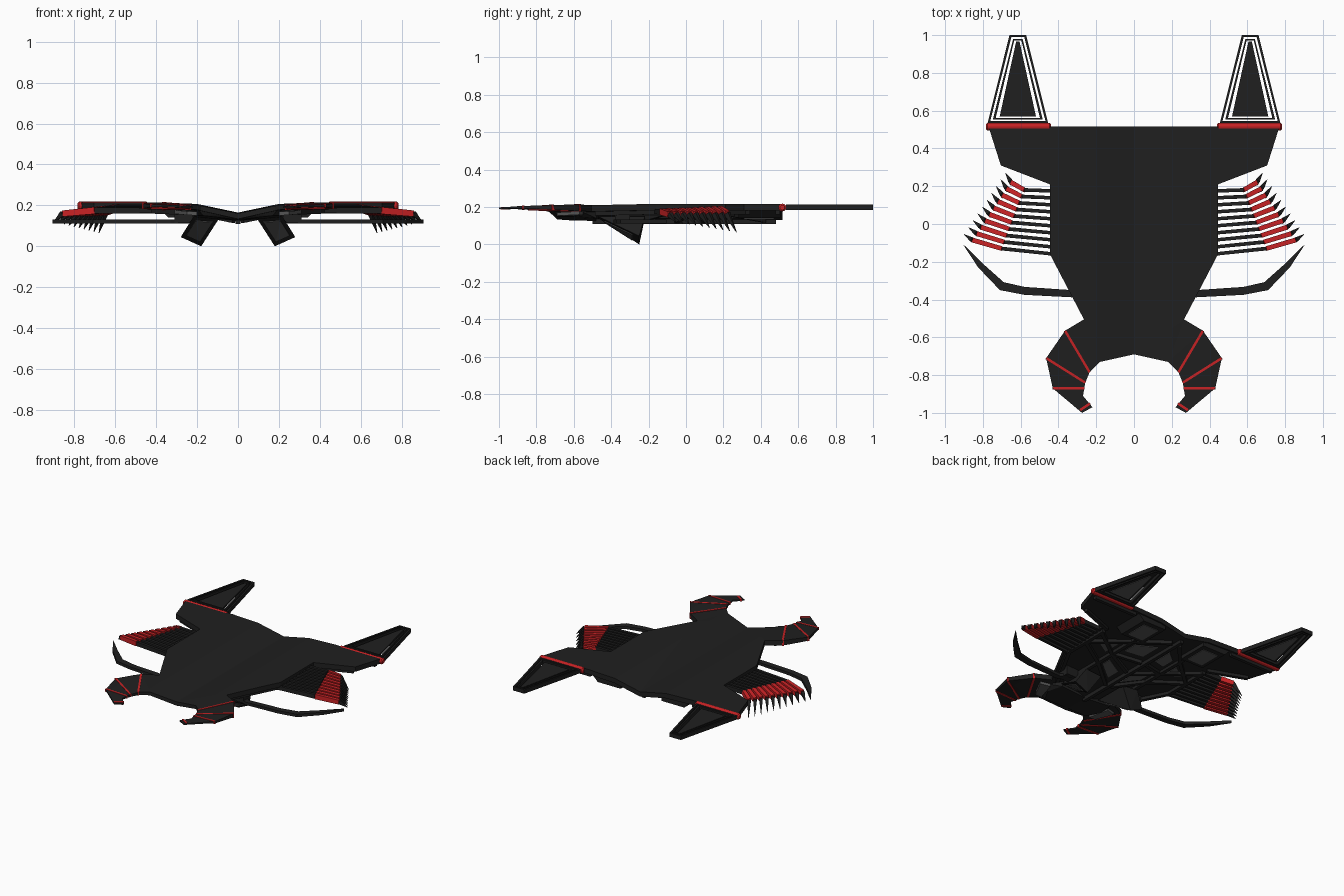
import bpy, bmesh, math
from mathutils import Vector, Matrix

if "Cube" in bpy.data.objects:
    bpy.data.objects.remove(bpy.data.objects["Cube"])


def material(name, c):
    m = bpy.data.materials.new(name)
    m.diffuse_color = (*c, 1)
    m.use_nodes = True
    m.node_tree.nodes["Principled BSDF"].inputs["Base Color"].default_value = m.diffuse_color
    return m


BLACK = material("black", (0.014, 0.014, 0.014))
RED = material("red", (0.58, 0.016, 0.018))
GREY = material("grey", (0.09, 0.09, 0.09))


def finish(name, bm, mat):
    bmesh.ops.recalc_face_normals(bm, faces=bm.faces)
    me = bpy.data.meshes.new(name)
    bm.to_mesh(me)
    bm.free()
    me.materials.append(mat)
    ob = bpy.data.objects.new(name, me)
    bpy.context.collection.objects.link(ob)
    mir = ob.modifiers.new("mirror", 'MIRROR')
    mir.merge_threshold = 0.0005
    return ob


# Hull surface: shallow V across the width, drooping slightly at the front
def top(x, y):
    x = abs(x)
    z = 0.165 + 0.21 * x if x < 0.2 else 0.207 + 0.04 * min(x - 0.2, 0.2)
    return z - 0.03 * max(0, -0.55 - y)


def thick(x, y):
    return max(0.008, 0.034 * (1 - max(0, -0.6 - y) / 0.45))


def shell(name, pts, mat, drop=0.0, t=thick):
    bm = bmesh.new()
    bm.faces.new([bm.verts.new((x, y, 0)) for x, y in pts])
    bmesh.ops.triangulate(bm, faces=bm.faces[:])
    for cut in (0.2, 0.4):
        bmesh.ops.bisect_plane(bm, geom=bm.verts[:] + bm.edges[:] + bm.faces[:],
                               plane_co=(cut, 0, 0), plane_no=(1, 0, 0))
    for v in bm.verts:
        v.co.z = top(v.co.x, v.co.y) - drop
    r = bmesh.ops.extrude_face_region(bm, geom=bm.faces[:])
    for v in r["geom"]:
        if isinstance(v, bmesh.types.BMVert):
            v.co.z -= t(v.co.x, v.co.y)
    inner = [f for f in bm.faces if all(abs(v.co.x) < 1e-5 for v in f.verts)]
    bmesh.ops.delete(bm, geom=inner, context='FACES')
    return finish(name, bm, mat)


def add_hull(bm, pts):
    vs = [bm.verts.new(p) for p in pts]
    r = bmesh.ops.convex_hull(bm, input=vs)
    bmesh.ops.delete(bm, geom=[v for v in r["geom_interior"] if isinstance(v, bmesh.types.BMVert)],
                     context='VERTS')


def hull(name, pts, mat):
    bm = bmesh.new()
    add_hull(bm, pts)
    return finish(name, bm, mat)


# Tapered bar of rectangular section; sizes are (width, height) at both ends
def add_bar(bm, a, b, sa, sb):
    a, b = Vector(a), Vector(b)
    d = (b - a).normalized()
    side = d.cross(Vector((0, 0, 1))).normalized()
    up = side.cross(d)
    add_hull(bm, [p + side * i * s[0] / 2 + up * j * s[1] / 2
                  for p, s in ((a, sa), (b, sb)) for i in (-1, 1) for j in (-1, 1)])


def bars(name, items, mat):
    bm = bmesh.new()
    for it in items:
        add_bar(bm, *it)
    return finish(name, bm, mat)


# Flat extruded outline, optionally with a hole of matching point count
def slab(name, outer, z0, z1, mat, hole=None):
    bm = bmesh.new()
    n = len(outer)
    vo = [bm.verts.new((x, y, z0)) for x, y in outer]
    if hole:
        vi = [bm.verts.new((x, y, z0)) for x, y in hole]
        for i in range(n):
            j = (i + 1) % n
            bm.faces.new((vo[i], vo[j], vi[j], vi[i]))
    else:
        bm.faces.new(vo)
    r = bmesh.ops.extrude_face_region(bm, geom=bm.faces[:])
    for v in r["geom"]:
        if isinstance(v, bmesh.types.BMVert):
            v.co.z = z1
    return finish(name, bm, mat)


# Main hull plate and front horns
shell("hull_plate", [(0, 0.515), (0.77, 0.515), (0.705, 0.31), (0.445, 0.21), (0.445, -0.16),
                     (0.265, -0.505), (0.365, -0.565), (0.235, -0.785), (0.18, -0.73), (0, -0.69)], BLACK)
shell("front_horn", [(0.365, -0.565), (0.465, -0.71), (0.43, -0.87), (0.275, -1.0), (0.22, -0.97),
                     (0.27, -0.91), (0.258, -0.84), (0.235, -0.785)], BLACK)

# Red bands around the horns
bands = []
for a, b in (((0.365, -0.565), (0.235, -0.785)), ((0.465, -0.71), (0.258, -0.84)),
             ((0.43, -0.87), (0.262, -0.87)), ((0.285, -0.985), (0.232, -0.95))):
    ends = [(x, y, top(x, y) - thick(x, y) / 2) for x, y in (a, b)]
    sizes = [(0.013, thick(x, y) + 0.006) for x, y in (a, b)]
    bands.append((*ends, *sizes))
bars("horn_bands", bands, RED)


# Rear blades: nested open frames around a solid centre panel
def trap(hb, y0, ht, y1, cx=0.615):
    return [(cx - hb, y0), (cx + hb, y0), (cx + ht, y1), (cx - ht, y1)]


slab("blade_outer_frame", trap(0.16, 0.535, 0.044, 1.0), 0.184, 0.212, BLACK,
     trap(0.146, 0.546, 0.034, 0.99))
slab("blade_inner_frame", trap(0.132, 0.553, 0.025, 0.98), 0.184, 0.212, BLACK,
     trap(0.117, 0.562, 0.019, 0.972))
slab("blade_panel", trap(0.096, 0.57, 0.009, 0.965), 0.194, 0.206, BLACK)
slab("blade_underside_panel", trap(0.075, 0.585, 0.006, 0.90), 0.190, 0.1935, GREY)

# Red hinge bar at the root of each blade
bm = bmesh.new()
bmesh.ops.create_cone(bm, cap_ends=True, segments=12, radius1=0.021, radius2=0.021, depth=0.345,
                      matrix=Matrix.Translation((0.612, 0.515, 0.197)) @ Matrix.Rotation(math.pi / 2, 4, 'Y'))
bmesh.ops.bevel(bm, geom=[e for e in bm.edges if abs(e.verts[0].co.x - e.verts[1].co.x) < 1e-4],
                offset=0.008, segments=1, affect='EDGES')
finish("blade_hinge", bm, RED)

# Side claws: black arm, red knuckle, drooping tip
arms, knuckles, tips = [], [], []
N = 10
for i in range(N):
    t = i / (N - 1)

    def mix(a, b):
        return Vector(a).lerp(Vector(b), t)
    p0 = mix((0.42, 0.175, 0.190), (0.42, -0.16, 0.175))
    p1 = mix((0.58, 0.18, 0.190), (0.70, -0.13, 0.175))
    p2 = mix((0.65, 0.22, 0.165), (0.855, -0.085, 0.160))
    p3 = mix((0.68, 0.27, 0.065), (0.90, -0.055, 0.120))
    arms.append((p0, p1, (0.018, 0.026), (0.02, 0.03)))
    knuckles.append((p1, p2, (0.024, 0.034), (0.026, 0.03)))
    tips.append((p2, p3, (0.024, 0.028), (0.002, 0.003)))
bars("claw_arms", arms, BLACK)
bars("claw_knuckles", knuckles, RED)
bars("claw_tips", tips, BLACK)

# Long curved mandible and its mount under the hull
slab("mandible", [(0.24, -0.35), (0.33, -0.388), (0.58, -0.375), (0.71, -0.35), (0.825, -0.23), (0.907, -0.105),
                  (0.88, -0.13), (0.80, -0.21), (0.69, -0.308), (0.58, -0.333), (0.33, -0.35), (0.26, -0.31)],
     0.112, 0.132, BLACK)
hull("mandible_mount", [(x, y, z) for x in (0.22, 0.31) for y in (-0.38, -0.30) for z in (0.115, 0.185)], BLACK)

# Hanging scoops with grey inset panels
front = [Vector(p) for p in ((0.09, -0.47, 0.14), (0.215, -0.47, 0.15), (0.28, -0.25, 0.045), (0.18, -0.25, 0.0))]
hull("scoop", front + [Vector((0.09, -0.22, 0.14)), Vector((0.215, -0.22, 0.15))], BLACK)
mid = sum(front, Vector()) / 4
nrm = (front[2] - front[0]).cross(front[3] - front[1]).normalized()
nrm = nrm if nrm.y < 0 else -nrm
inset = [mid + (p - mid) * 0.68 for p in front]
hull("scoop_panel", [p + nrm * k for p in inset for k in (-0.004, 0.007)], GREY)

# Underside of the nose
hull("nose_block", [(0, -0.66, 0.13), (0, -0.48, 0.125), (0.17, -0.69, 0.15), (0.22, -0.60, 0.15),
                    (0.2, -0.48, 0.14), (0, -0.68, 0.15), (0.2, -0.71, 0.185), (0.26, -0.58, 0.185),
                    (0.2, -0.47, 0.185)], BLACK)
shell("nose_panel", [(0.24, -0.55), (0.31, -0.57), (0.25, -0.69), (0.20, -0.69)], GREY, 0.034,
      lambda x, y: 0.018)

# Rear engine blocks
hull("engine_block", [(x, y, z) for x, z in ((0.16, 0.175), (0.16, 0.14), (0.34, 0.14), (0.39, 0.19))
                      for y in (0.28, 0.505)], BLACK)
hull("engine_panel", [(x, y, z) for x in (0.19, 0.31) for y in (0.31, 0.47) for z in (0.136, 0.15)], GREY)

# Underside lattice following the V of the hull
path = [((0, 0.48), (0, -0.5)), ((0.03, 0.42), (0.2, 0.22)), ((0.2, 0.22), (0.42, 0.02)),
        ((0.42, 0.02), (0.2, -0.12)), ((0.2, -0.12), (0.02, -0.26)), ((0.02, 0.1), (0.2, 0.02)),
        ((0.2, 0.02), (0.42, 0.18)), ((0.2, 0.26), (0.2, -0.45)), ((0.42, 0.2), (0.42, -0.15)),
        ((0.42, -0.15), (0.24, -0.48)), ((0.42, 0.23), (0.68, 0.33)), ((0.4, 0.49), (0.74, 0.49)),
        ((0.02, -0.05), (0.2, 0.02))]
bars("underside_lattice", [((*a, top(*a) - 0.042), (*b, top(*b) - 0.042), (0.024, 0.026), (0.024, 0.026))
                           for a, b in path], BLACK)
for i, pts in enumerate(([(0.05, 0.3), (0.16, 0.2), (0.16, 0.1), (0.05, 0.15)],
                         [(0.24, 0.14), (0.34, 0.06), (0.24, 0.0)],
                         [(0.05, -0.1), (0.16, -0.05), (0.16, -0.12), (0.05, -0.2)])):
    shell(f"underside_panel_{i}", pts, GREY, 0.03, lambda x, y: 0.008)
